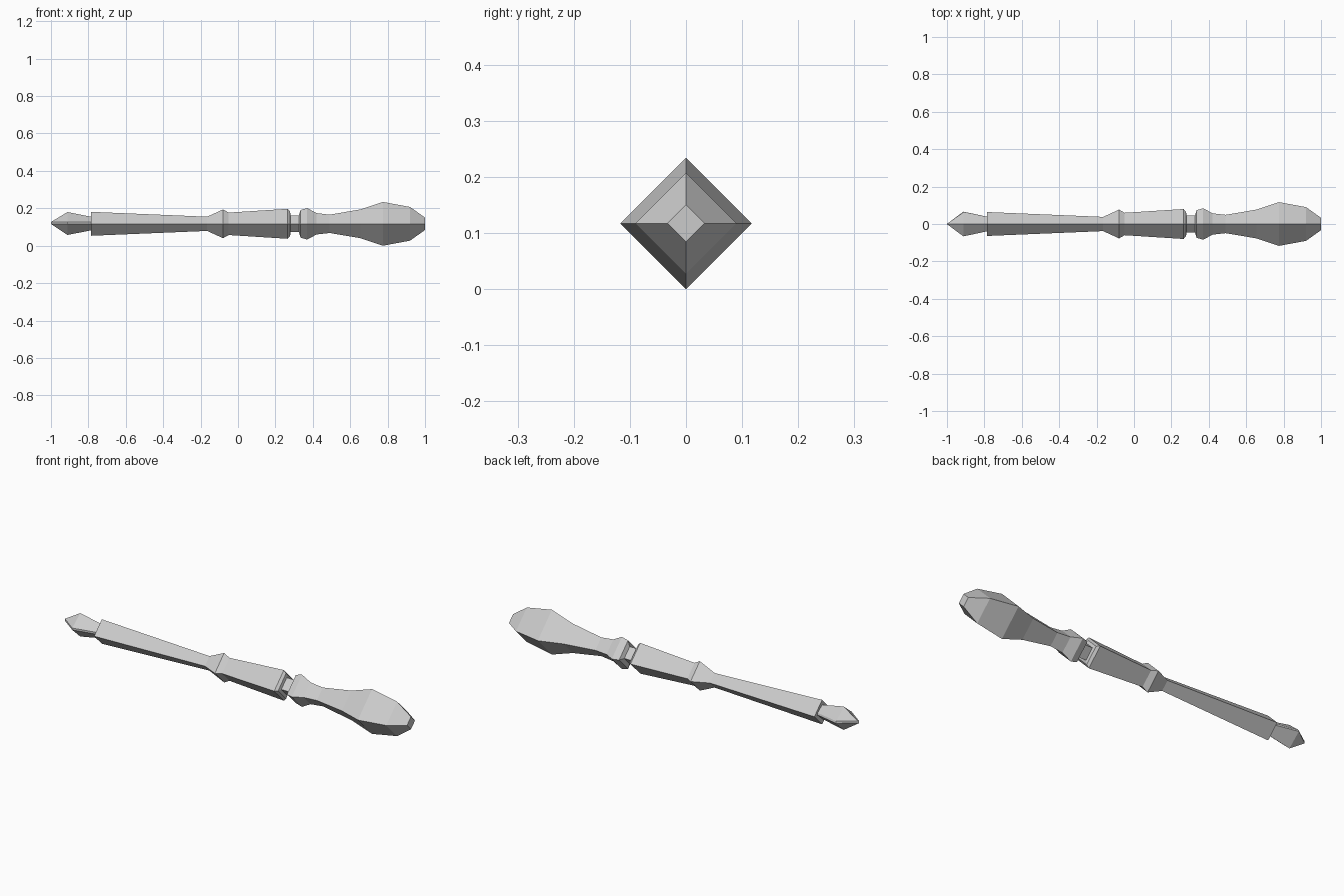
import bpy, bmesh

cube = bpy.data.objects.get("Cube")
if cube:
    bpy.data.objects.remove(cube, do_unlink=True)

AXIS_Z = 0.117

grey = bpy.data.materials.new("light_grey")
grey.use_nodes = True
grey.diffuse_color = (0.6, 0.6, 0.6, 1)
grey.node_tree.nodes["Principled BSDF"].inputs["Base Color"].default_value = (0.6, 0.6, 0.6, 1)


def diamond(r):
    return [(r, 0), (0, r), (-r, 0), (0, -r)]


def split_diamond(r):
    # Diamond with a narrow flat along each side edge
    gap = 0.01
    return [(r, 0), (r * 0.94, gap), (0, r * 0.92 + 0.002),
            (-r, gap), (-r, 0), (0, -r * 0.9)]


def loft(name, profile, section):
    """Bridge cross-sections placed along x and cap both ends."""
    bm = bmesh.new()
    rings = [[bm.verts.new((x, y, AXIS_Z + z)) for y, z in section(r)]
             for x, r in profile]
    n = len(rings[0])
    for a, b in zip(rings, rings[1:]):
        for i in range(n):
            j = (i + 1) % n
            bm.faces.new((a[i], a[j], b[j], b[i]))
    bm.faces.new(rings[0])
    bm.faces.new(rings[-1])
    bmesh.ops.recalc_face_normals(bm, faces=bm.faces)
    mesh = bpy.data.meshes.new(name)
    bm.to_mesh(mesh)
    bm.free()
    mesh.materials.append(grey)
    obj = bpy.data.objects.new(name, mesh)
    bpy.context.collection.objects.link(obj)
    return obj


# Pointed tip
loft("tip", [(-1, 0.001), (-0.912, 0.066), (-0.785, 0.039)], split_diamond)

# Tapered shaft with a raised ring
loft("shaft", [(-0.787, 0.064), (-0.165, 0.038), (-0.08, 0.077), (-0.05, 0.06),
               (0.265, 0.08), (0.278, 0.066), (0.282, 0.044)], diamond)

# Narrow neck between shaft and grip
loft("neck", [(0.28, 0.045), (0.326, 0.045)], diamond)

# Swelling grip with a blunt end
loft("grip", [(0.325, 0.044), (0.335, 0.074), (0.37, 0.084), (0.42, 0.057),
              (0.49, 0.049), (0.655, 0.077), (0.775, 0.117), (0.92, 0.09),
              (1, 0.033)], diamond)
